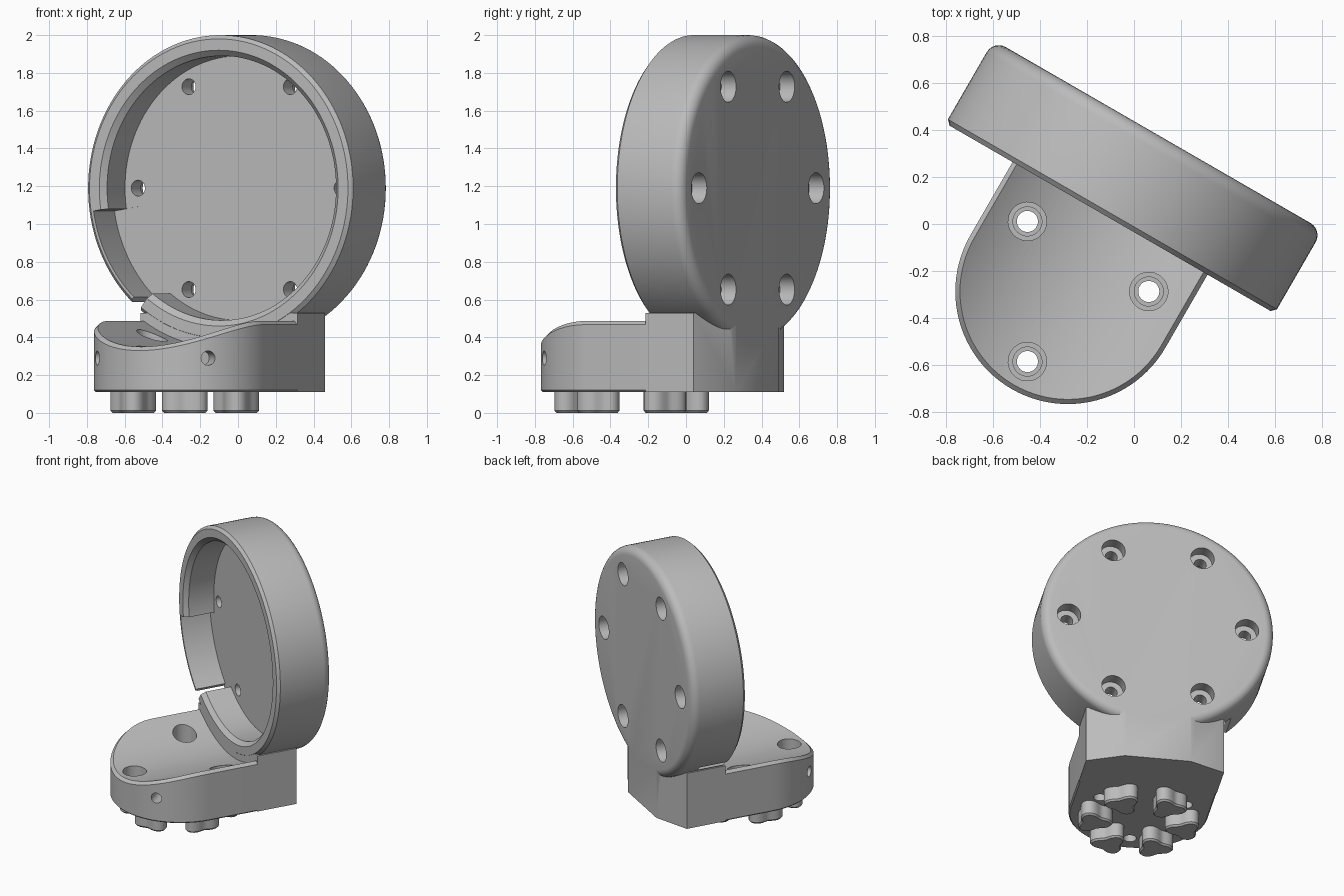
import bpy, bmesh
from math import sin, cos, pi, radians, sqrt
from mathutils import Matrix

if "Cube" in bpy.data.objects:
    bpy.data.objects.remove(bpy.data.objects["Cube"])

AXIS_Z = 1.19      # height of the cup axis
FRONT, BACK, FLOOR = -0.03, 0.38, 0.19
CUP_R, BASE_R, BASE_Y = 0.81, 0.48, -0.39
PLACE = Matrix.Translation((-0.087, 0.05, 0)) @ Matrix.Rotation(radians(-30), 4, 'Z')

grey = bpy.data.materials.new("plain grey")
grey.use_nodes = True
grey.diffuse_color = (0.5, 0.5, 0.5, 1)
grey.node_tree.nodes["Principled BSDF"].inputs["Base Color"].default_value = (0.5, 0.5, 0.5, 1)


def loft(name, rings, strips=False):
    """Skin a stack of equal rings and close both ends."""
    bm = bmesh.new()
    loops = [[bm.verts.new(p) for p in ring] for ring in rings]
    n = len(rings[0])
    for a, b in zip(loops, loops[1:]):
        for i in range(n):
            j = (i + 1) % n
            bm.faces.new((a[i], a[j], b[j], b[i]))
    for end in (loops[0], loops[-1]):
        if strips:
            for i in range(n // 2 - 1):
                bm.faces.new((end[i], end[i + 1], end[n - 2 - i], end[n - 1 - i]))
        else:
            bm.faces.new(end)
    bmesh.ops.recalc_face_normals(bm, faces=bm.faces)
    mesh = bpy.data.meshes.new(name)
    bm.to_mesh(mesh)
    bm.free()
    ob = bpy.data.objects.new(name, mesh)
    bpy.context.collection.objects.link(ob)
    return ob


def lathe(name, profile, centre=(0, 0), axis='Y', seg=96):
    """Turn (radius, position) pairs around an axis parallel to Y or Z."""
    rings = []
    for r, h in profile:
        ring = []
        for k in range(seg):
            a = 2 * pi * k / seg
            p, q = centre[0] + r * cos(a), centre[1] + r * sin(a)
            ring.append((p, h, q) if axis == 'Y' else (p, q, h))
        rings.append(ring)
    return loft(name, rings)


def prism(name, outline, levels):
    return loft(name, [[(x, y, z) for x, y in outline] for z in levels])


def sector(name, a0, a1, r0, r1, y0, y1, n=24):
    """Ring segment around the cup axis; angles run from straight down towards -x."""
    angles = [radians(a0 + (a1 - a0) * i / n) for i in range(n + 1)]
    path = [(r0, a) for a in angles] + [(r1, a) for a in reversed(angles)]
    return loft(name, [[(-r * sin(a), y, AXIS_Z - r * cos(a)) for r, a in path]
                       for y in (y0, y1)])


def combine(ob, other, operation='DIFFERENCE'):
    other.hide_render = True
    mod = ob.modifiers.new("combine", 'BOOLEAN')
    mod.operation, mod.solver, mod.object = operation, 'EXACT', other
    bpy.context.view_layer.objects.active = ob
    bpy.ops.object.modifier_apply(modifier=mod.name)
    bpy.data.objects.remove(other)


def finish(ob):
    ob.data.transform(PLACE)
    ob.data.materials.clear()
    ob.data.materials.append(grey)
    bpy.ops.object.select_all(action='DESELECT')
    ob.select_set(True)
    bpy.context.view_layer.objects.active = ob
    bpy.ops.object.shade_smooth_by_angle(angle=radians(28))


# Cup: turned disc with chamfered front edge and rounded back edge
ROUND = 0.06
profile = [(CUP_R - 0.02, FRONT), (CUP_R, FRONT + 0.02)]
for i in range(7):
    a = pi / 2 * i / 6
    profile.append((CUP_R - ROUND + ROUND * cos(a), BACK - ROUND + ROUND * sin(a)))
cup = lathe("cup", profile, (0, AXIS_Z), seg=128)

# Neck block under the cup, with clipped rear corners
half = [(BASE_R, FRONT + 0.001), (BASE_R, 0.265), (0.23, BACK - 0.002)]
outline = half + [(-x, y) for x, y in reversed(half)]
combine(cup, prism("neck", outline, (0.11, 0.53)), 'UNION')

# Cavity, thinned wall and the through gap
combine(cup, lathe("cavity", [(0.77, FRONT - 0.04), (0.70, FRONT + 0.03), (0.70, FLOOR)],
                   (0, AXIS_Z), seg=128))
combine(cup, sector("wall_recess", 37, 81, 0.6, 0.775, FRONT - 0.05, FLOOR + 0.002))
combine(cup, sector("wall_gap", 37, 42, 0.6, 0.9, FRONT - 0.05, FLOOR + 0.002))

# Six counterbored screw holes through the cup floor
for k in range(6):
    a = k * pi / 3
    combine(cup, lathe("screw_hole", [(0.042, 0.1), (0.042, 0.29), (0.082, 0.29), (0.082, 0.5)],
                       (0.62 * cos(a), AXIS_Z + 0.62 * sin(a)), seg=32))
finish(cup)


# Base: rounded tongue whose top is hollowed to clear the cup
def base_ring(radius, height):
    n = 48
    angles = [pi + pi * i / n for i in range(n + 1)]
    arc = [(radius * cos(a), BASE_Y + radius * sin(a), height(cos(a))) for a in angles]
    return arc + [(x, FRONT + 0.001, z) for x, y, z in reversed(arc)]


def top(c):
    x = (BASE_R - 0.02) * c
    return min(0.51, AXIS_Z - sqrt(0.84 ** 2 - x * x))


base = loft("base", [base_ring(BASE_R - 0.01, lambda c: 0.11),
                     base_ring(BASE_R, lambda c: 0.12),
                     base_ring(BASE_R, lambda c: top(c) - 0.02),
                     base_ring(BASE_R - 0.02, top)], strips=True)

# Three stepped mounting holes
for deg in (30, 150, 270):
    a = radians(deg)
    combine(base, lathe("mount_hole", [(0.045, 0), (0.045, 0.22), (0.062, 0.22),
                                       (0.062, 0.27), (0.082, 0.27), (0.082, 0.8)],
                        (0.345 * cos(a), BASE_Y + 0.345 * sin(a)), 'Z', 32))

# Two blind holes in the curved side
for deg in (-45, -135):
    hole = lathe("side_hole", [(0.038, 0.36), (0.038, 0.6)], seg=24)
    hole.data.transform(Matrix.Translation((0, BASE_Y, 0.29))
                        @ Matrix.Rotation(radians(deg - 90), 4, 'Z'))
    combine(base, hole)
finish(base)

# Six three-lobed feet in a ring
for k in range(6):
    a = k * pi / 3
    rings = []
    for z, inset in ((0, 0.012), (0.012, 0), (0.115, 0)):
        ring = []
        for i in range(48):
            t = 2 * pi * i / 48
            r = 0.108 - 0.024 * cos(3 * t) - inset
            x, y = 0.315 + r * cos(t), r * sin(t)
            ring.append((x * cos(a) - y * sin(a), BASE_Y + x * sin(a) + y * cos(a), z))
        rings.append(ring)
    finish(loft("foot_%d" % (k + 1), rings))
